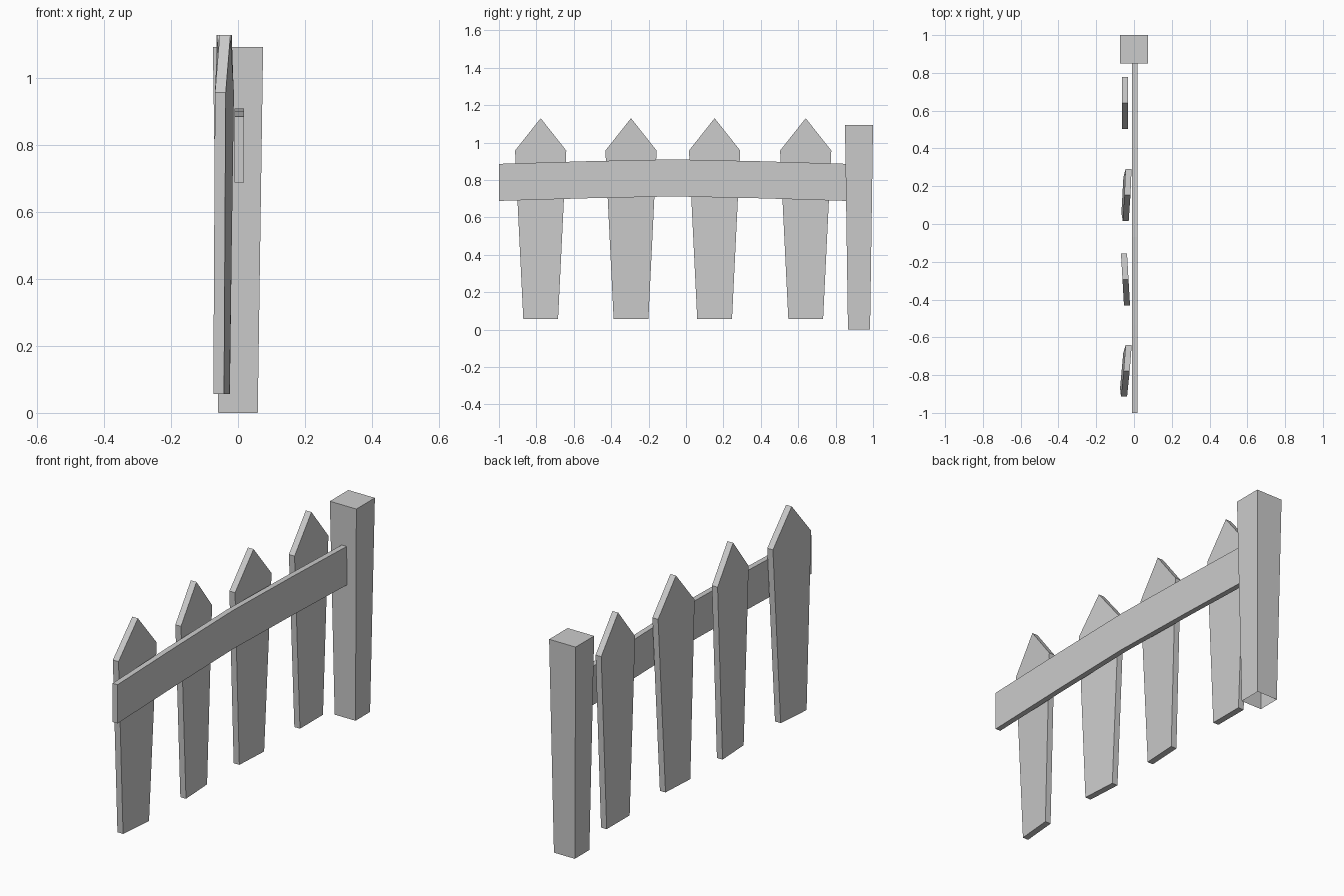
import bpy

if "Cube" in bpy.data.objects:
    bpy.data.objects.remove(bpy.data.objects["Cube"])


def add_mesh(name, verts, faces):
    me = bpy.data.meshes.new(name)
    me.from_pydata(verts, [], faces)
    me.update()
    ob = bpy.data.objects.new(name, me)
    bpy.context.collection.objects.link(ob)
    return ob


def plank(name, profile, thick, cx=0.0, cy=0.0, yaw=0.0, lean=0.0):
    """Extrude a (y, z) outline along x; yaw and lean skew it slightly."""
    n = len(profile)
    verts = []
    for side in (-0.5, 0.5):
        for y, z in profile:
            verts.append((cx + side * thick + yaw * y + lean * (z - 0.5), cy + y, z))
    faces = [tuple(range(n))[::-1], tuple(range(n, 2 * n))]
    faces += [(i, (i + 1) % n, (i + 1) % n + n, i + n) for i in range(n)]
    return add_mesh(name, verts, faces)


# Pointed pickets, each set slightly askew
picket = [(-0.093, 0.057), (0.093, 0.057), (0.137, 0.957), (0.0, 1.13), (-0.137, 0.957)]
settings = [(-0.777, -0.045, 0.09, 0.010),
            (-0.294, -0.045, -0.058, 0.0),
            (0.153, -0.041, 0.055, 0.010),
            (0.640, -0.048, 0.0, 0.0)]
for i, (cy, cx, yaw, lean) in enumerate(settings):
    plank(f"picket_{i + 1}", picket, 0.032, cx, cy, yaw, lean)

# Gently arched rail
arch = [(-1.0, 0.688), (-0.535, 0.702), (-0.07, 0.712), (0.395, 0.702), (0.86, 0.688)]
rail = arch + [(y, z + 0.198) for y, z in reversed(arch)]
plank("rail", rail, 0.028, 0.004)

# Post widening to the top, open underneath
corners = [(-1, -1), (1, -1), (1, 1), (-1, 1)]
verts = [(sx * h, 0.925 + sy * h, z) for h, z in ((0.059, 0.0), (0.075, 1.094)) for sx, sy in corners]
faces = [(4, 5, 6, 7)] + [(i, (i + 1) % 4, (i + 1) % 4 + 4, i + 4) for i in range(4)]
add_mesh("post", verts, faces)
